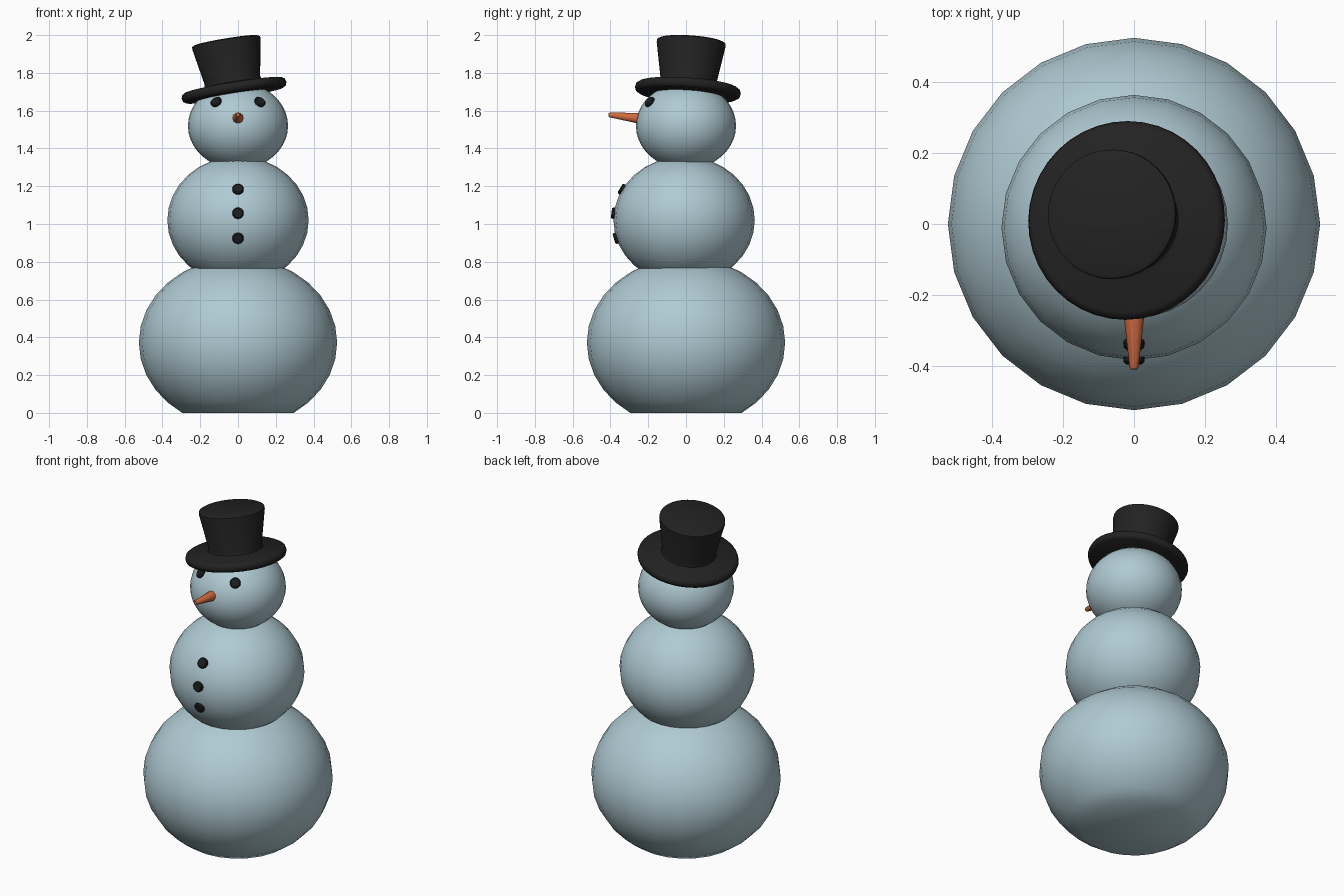
import bpy, bmesh, math
from mathutils import Vector, Matrix

if "Cube" in bpy.data.objects:
    bpy.data.objects.remove(bpy.data.objects["Cube"])


def material(name, rgb):
    m = bpy.data.materials.new(name)
    m.diffuse_color = (*rgb, 1)
    m.use_nodes = True
    m.node_tree.nodes["Principled BSDF"].inputs["Base Color"].default_value = m.diffuse_color
    return m


SNOW = material("pale_blue_snow", (0.43, 0.59, 0.65))
FELT = material("black_felt", (0.016, 0.016, 0.016))
COAL = material("coal", (0.012, 0.013, 0.013))
CARROT = material("carrot_orange", (0.62, 0.14, 0.05))


def finish(name, bm, mat, angle=None):
    bmesh.ops.recalc_face_normals(bm, faces=bm.faces)
    me = bpy.data.meshes.new(name)
    bm.to_mesh(me)
    bm.free()
    me.materials.append(mat)
    ob = bpy.data.objects.new(name, me)
    bpy.context.collection.objects.link(ob)
    bpy.ops.object.select_all(action='DESELECT')
    ob.select_set(True)
    bpy.context.view_layer.objects.active = ob
    if angle is None:
        bpy.ops.object.shade_smooth()
    else:
        bpy.ops.object.shade_smooth_by_angle(angle=math.radians(angle))
    return ob


def ball(name, center, rx, rz, seg, rings):
    """Squashed snowball, cut flat where it meets the ground."""
    bm = bmesh.new()
    bmesh.ops.create_uvsphere(bm, u_segments=seg, v_segments=rings, radius=1,
                              matrix=Matrix.Translation(center) @ Matrix.Diagonal((rx, rx, rz, 1)))
    geom = bm.verts[:] + bm.edges[:] + bm.faces[:]
    cut = bmesh.ops.bisect_plane(bm, geom=geom, plane_co=(0, 0, 0), plane_no=(0, 0, -1),
                                 clear_outer=True)
    rim = [e for e in cut["geom_cut"] if isinstance(e, bmesh.types.BMEdge)]
    if rim:
        bmesh.ops.contextual_create(bm, geom=rim)
    return finish(name, bm, SNOW)


def lathe(name, profile, matrix, mat, seg, angle):
    """Revolve (radius, height) points about local z."""
    bm = bmesh.new()
    vs = [bm.verts.new((r, 0, h)) for r, h in profile]
    es = [bm.edges.new(p) for p in zip(vs, vs[1:])]
    bmesh.ops.spin(bm, geom=vs + es, cent=(0, 0, 0), axis=(0, 0, 1),
                   angle=math.tau, steps=seg, use_merge=True)
    bmesh.ops.remove_doubles(bm, verts=bm.verts, dist=1e-5)
    bmesh.ops.transform(bm, matrix=matrix, verts=bm.verts)
    return finish(name, bm, mat, angle)


def facing(pos, direction):
    return Matrix.Translation(pos) @ Vector(direction).to_track_quat('Z', 'Y').to_matrix().to_4x4()


# Snowballs: (centre, horizontal radius, vertical radius)
BELLY = (Vector((0, -0.01, 1.02)), 0.374, 0.338)
HEAD = (Vector((0, 0, 1.52)), 0.265, 0.23)
ball("lower_snowball", Vector((0, 0, 0.372)), 0.525, 0.45, 24, 16)
ball("middle_snowball", *BELLY, 24, 16)
ball("head", *HEAD, 32, 20)


# Coal lumps sit on the front of a ball, along its surface normal
def coal(name, body, x, z, radius):
    c, rx, rz = body
    dx, dz = x - c.x, z - c.z
    dy = -math.sqrt((1 - (dz / rz) ** 2) * rx * rx - dx * dx)
    normal = Vector((dx / rx ** 2, dy / rx ** 2, dz / rz ** 2))
    prof = [(0, -0.015), (radius, -0.015), (radius, 0.007), (radius * 0.8, 0.013), (0, 0.013)]
    lathe(name, prof, facing(c + Vector((dx, dy, dz)), normal), COAL, 16, 35)


for side, x in (("left", -0.115), ("right", 0.115)):
    coal(side + "_eye", HEAD, x, 1.645, 0.03)
for i, z in enumerate((1.183, 1.057, 0.925)):
    coal(f"button_{i + 1}", BELLY, 0, z, 0.03)

# Carrot nose, tapering forward and slightly up
start, tip = Vector((0, -0.23, 1.558)), Vector((0, -0.41, 1.578))
length = (tip - start).length
lathe("carrot_nose", [(0, 0), (0.032, 0), (0.013, length - 0.006), (0.009, length), (0, length)],
      facing(start, tip - start), CARROT, 10, 40)

# Top hat, brim and flared crown in one profile, tipped to one side
tilt = Matrix.Rotation(math.radians(-9.3), 4, 'Y') @ Matrix.Rotation(math.radians(-4), 4, 'X')
hat = [(0, -0.026), (0.262, -0.026), (0.276, -0.017), (0.281, 0), (0.276, 0.017), (0.262, 0.026),
       (0.168, 0.028), (0.153, 0.036), (0.149, 0.055), (0.183, 0.248), (0.182, 0.261),
       (0.171, 0.267), (0, 0.267)]
lathe("top_hat", hat, Matrix.Translation((-0.021, 0.01, 1.708)) @ tilt, FELT, 40, 50)
